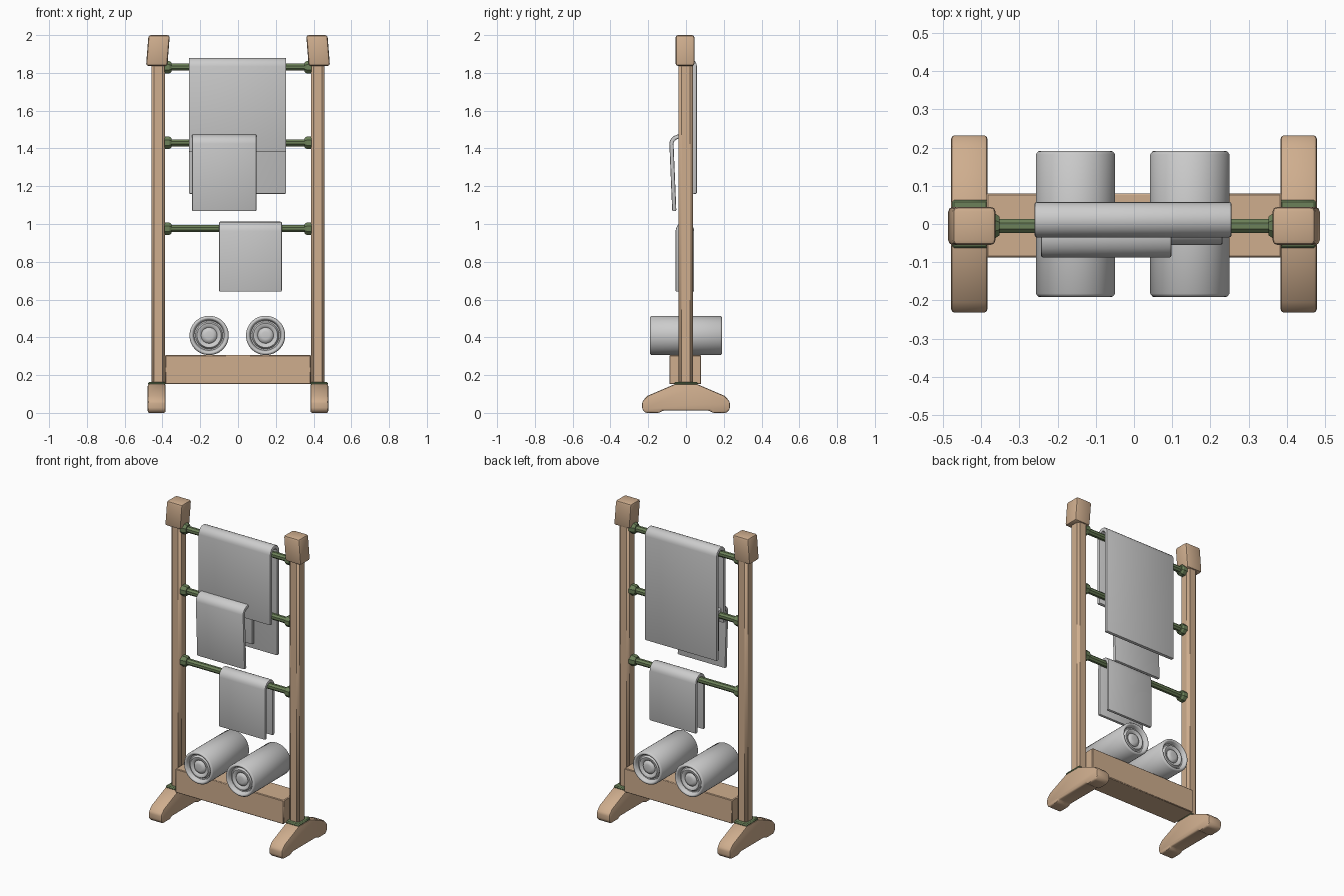
import bpy, bmesh, math
from mathutils import Vector

if "Cube" in bpy.data.objects:
    bpy.data.objects.remove(bpy.data.objects["Cube"])


def material(name, rgb):
    m = bpy.data.materials.new(name)
    m.diffuse_color = (*rgb, 1)
    m.use_nodes = True
    m.node_tree.nodes["Principled BSDF"].inputs["Base Color"].default_value = m.diffuse_color
    return m


WOOD = material("wood", (0.62, 0.42, 0.27))
GREEN = material("green_metal", (0.15, 0.22, 0.1))


def finish(bm, name, mat=None, bevel=0, segments=2, angle=40):
    """Round the sharp edges, make the object and smooth it by angle."""
    bmesh.ops.recalc_face_normals(bm, faces=bm.faces)
    if bevel:
        sharp = [e for e in bm.edges if e.calc_face_angle(0) > math.radians(35)]
        bmesh.ops.bevel(bm, geom=sharp, offset=bevel, segments=segments,
                        profile=0.5, affect='EDGES', clamp_overlap=True)
    me = bpy.data.meshes.new(name)
    bm.to_mesh(me)
    bm.free()
    ob = bpy.data.objects.new(name, me)
    bpy.context.collection.objects.link(ob)
    if mat:
        me.materials.append(mat)
    bpy.ops.object.select_all(action='DESELECT')
    ob.select_set(True)
    bpy.context.view_layer.objects.active = ob
    bpy.ops.object.shade_smooth_by_angle(angle=math.radians(angle))
    return ob


def box(name, x, y, z, mat, bevel, segments=1, lean=0):
    """Box from ranges; lean slides the top along x."""
    bm = bmesh.new()
    bmesh.ops.create_cube(bm, size=1)
    for v in bm.verts:
        top = v.co.z > 0
        v.co = Vector((x[v.co.x > 0] + lean * top, y[v.co.y > 0], z[top]))
    return finish(bm, name, mat, bevel, segments)


def extrude_x(profile, x0, x1):
    """Extrude a closed (y, z) outline along x."""
    bm = bmesh.new()
    a, b = [[bm.verts.new((x, y, z)) for y, z in profile] for x in (x0, x1)]
    bm.faces.new(a)
    bm.faces.new(b[::-1])
    n = len(profile)
    for i in range(n):
        j = (i + 1) % n
        bm.faces.new((a[i], b[i], b[j], a[j]))
    return bm


def lathe(name, profile, origin, axis, sides, mat=None, angle=40):
    """Revolve (radius, distance) points about x or y; zero radius closes an end."""
    bm = bmesh.new()
    rings = []
    for r, d in profile:
        ring = []
        for k in range(1 if r == 0 else sides):
            t = 2 * math.pi * (k + 0.5) / sides
            u, w = r * math.cos(t), r * math.sin(t)
            p = (d, u, w) if axis == 'x' else (u, d, w)
            ring.append(bm.verts.new(Vector(origin) + Vector(p)))
        rings.append(ring)
    for a, b in zip(rings, rings[1:]):
        for k in range(sides):
            j = (k + 1) % sides
            face = [a[k % len(a)], a[j % len(a)], b[j % len(b)], b[k % len(b)]]
            bm.faces.new(list(dict.fromkeys(face)))
    return finish(bm, name, mat, angle=angle)


def towel(name, x0, x1, front, back, top, front_end, back_end, thick,
          front_pull=0, side_pull=0):
    """Thick cloth folded over a rod; front and back are its outer y limits."""
    cy, ro = (front + back) / 2, (back - front) / 2
    rz, n = min(ro, 0.05), 10
    outer = [(front + front_pull, front_end)]
    inner = [(front + front_pull + thick, front_end)]
    for i in range(n + 1):
        t = math.pi * (1 - i / n)
        c, s = math.cos(t), math.sin(t)
        outer.append((cy + ro * c, top - rz + rz * s))
        inner.append((cy + (ro - thick) * c, top - rz + (rz - thick) * s))
    outer.append((back, back_end))
    inner.append((back - thick, back_end))
    bm = extrude_x(outer + inner[::-1], x0, x1)
    for v in bm.verts:
        if v.co.x == x1 and v.co.y < cy and v.co.z < front_end + 0.01:
            v.co.x -= side_pull
    return finish(bm, name, None, 0.006, 2)


# feet outline with a shallow arch underneath
half = [(0.06, 0.152), (0.205, 0.09), (0.232, 0.06), (0.232, 0.018),
        (0.215, 0), (0.14, 0), (0.125, 0.012)]
foot_outline = half + [(-y, z) for y, z in reversed(half)]

for s, side in ((-1, "left"), (1, "right")):
    def span(a, b):
        return sorted((s * a, s * b))

    # uprights, caps, feet and base plates
    finish(extrude_x(foot_outline, *span(0.383, 0.478)), side + "_foot", WOOD, 0.012, 2)
    box(side + "_base_plate", span(0.381, 0.476), (-0.063, 0.063), (0.148, 0.164), GREEN, 0.006)
    box(side + "_post", span(0.387, 0.458), (-0.039, 0.036), (0.15, 1.87), WOOD, 0.014)
    box(side + "_cap", span(0.374, 0.487), (-0.055, 0.045), (1.837, 2.0), WOOD, 0.013, 2,
        lean=-s * 0.013)

# lower shelf plank
box("shelf_plank", (-0.386, 0.386), (-0.088, 0.08), (0.152, 0.306), WOOD, 0.004)

# hanging rods with flared end collars
for i, z in enumerate((1.83, 1.43, 0.975)):
    lathe(f"rod_{i + 1}", [(0, -0.4), (0.02, -0.4), (0.02, 0.4), (0, 0.4)],
          (0, -0.005, z), 'x', 8, GREEN, 30)
    for s, side in ((-1, "left"), (1, "right")):
        lathe(f"{side}_collar_{i + 1}",
              [(0, s * 0.39), (0.035, s * 0.39), (0.035, s * 0.363),
               (0.027, s * 0.352), (0, s * 0.352)],
              (0, -0.005, z), 'x', 8, GREEN, 30)

# towels draped over the rods
towel("large_towel", -0.26, 0.255, -0.035, 0.058, 1.88, 1.38, 1.16, 0.024, side_pull=0.02)
towel("medium_towel", -0.243, 0.098, -0.088, 0.028, 1.475, 1.068, 1.2, 0.022, front_pull=0.015)
towel("small_towel", -0.1, 0.232, -0.055, 0.043, 1.012, 0.642, 0.642, 0.02)

# rolled towels with grooved ends
end = [(0, 0.178), (0.02, 0.182), (0.036, 0.176), (0.042, 0.168), (0.05, 0.176),
       (0.064, 0.178), (0.072, 0.164), (0.079, 0.164), (0.084, 0.184),
       (0.09, 0.191), (0.098, 0.19), (0.104, 0.182)]
roll = [(r, -d) for r, d in end] + end[::-1]
for x, side in ((-0.153, "left"), (0.146, "right")):
    lathe(side + "_rolled_towel", roll, (x, 0, 0.41), 'y', 40, None, 60)
